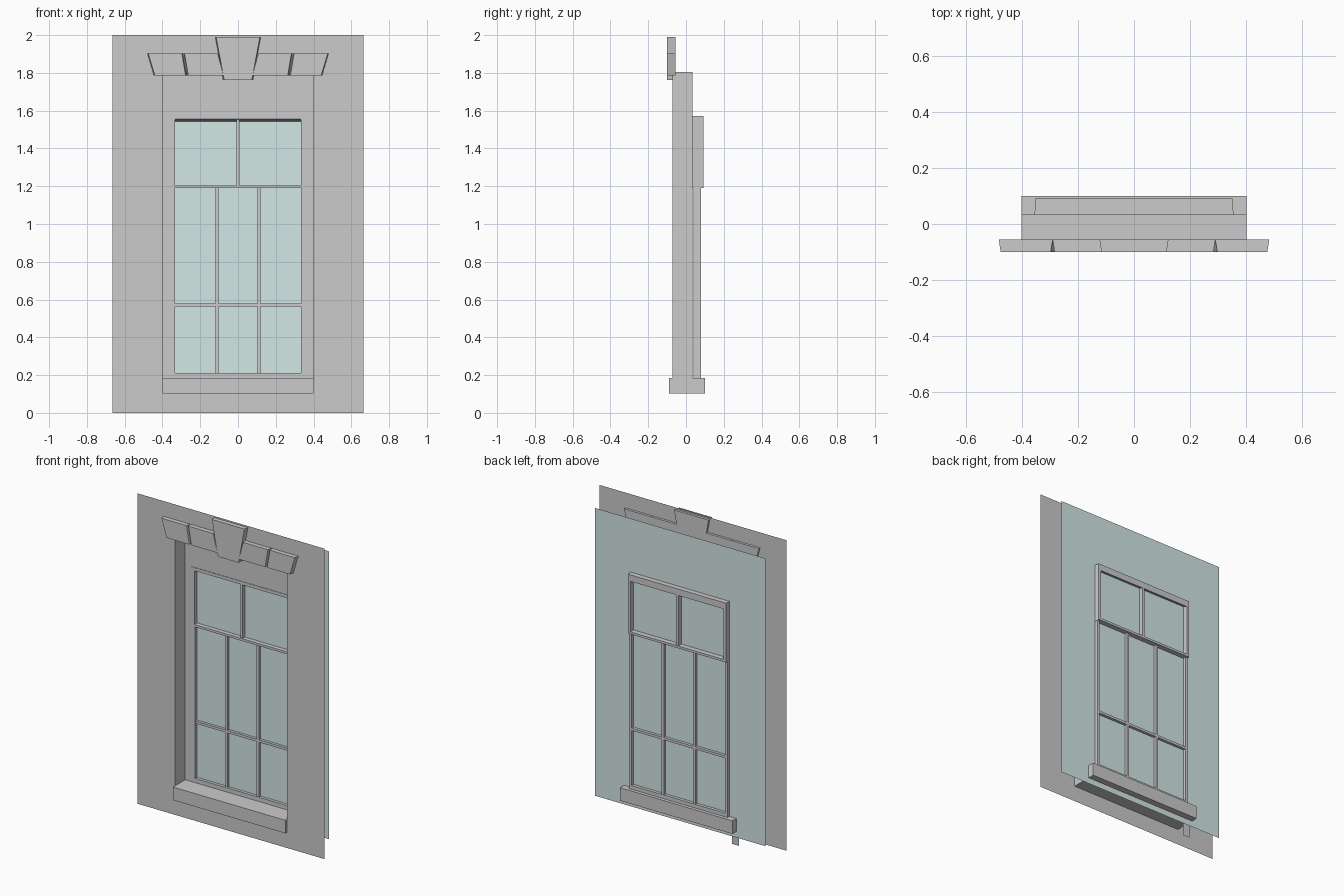
import bpy

if "Cube" in bpy.data.objects:
    bpy.data.objects.remove(bpy.data.objects["Cube"])

glass_mat = bpy.data.materials.new("glass_tint")
glass_mat.diffuse_color = (0.65, 0.8, 0.79, 1)
glass_mat.use_nodes = True
glass_mat.node_tree.nodes["Principled BSDF"].inputs["Base Color"].default_value = glass_mat.diffuse_color


def make(name, verts, faces, mat=None):
    me = bpy.data.meshes.new(name)
    me.from_pydata(verts, [], faces)
    me.update()
    ob = bpy.data.objects.new(name, me)
    bpy.context.collection.objects.link(ob)
    if mat:
        me.materials.append(mat)
    return ob


def rect(y, x, z0, z1):
    """Four corners of a centred upright rectangle."""
    return [(-x, y, z0), (x, y, z0), (x, y, z1), (-x, y, z1)]


def loft(name, loops, closed=False):
    """Join successive four-point loops with quads."""
    n = len(loops)
    faces = []
    for k in range(n if closed else n - 1):
        a, b = 4 * k, 4 * ((k + 1) % n)
        for i in range(4):
            j = (i + 1) % 4
            faces.append((a + i, b + i, b + j, a + j))
    return make(name, sum(loops, []), faces)


def prism(name, front, back):
    """Solid between a front and a back four-point outline."""
    faces = [(0, 1, 2, 3), (7, 6, 5, 4)]
    for i in range(4):
        j = (i + 1) % 4
        faces.append((i, i + 4, j + 4, j))
    return make(name, front + back, faces)


def box(name, x0, x1, y0, y1, z0, z1):
    f = [(x0, z0), (x1, z0), (x1, z1), (x0, z1)]
    return prism(name, [(x, y0, z) for x, z in f], [(x, y1, z) for x, z in f])


# Wall sheet with its opening, the reveal, and the recessed panel
WALL, PANEL = -0.071, 0.034
loft("wall", [rect(WALL, 0.665, 0, 2), rect(WALL, 0.4, 0.12, 1.805)])
loft("reveal", [rect(WALL, 0.4, 0.12, 1.805), rect(PANEL, 0.4, 0.12, 1.805)])
loft("recess_panel", [rect(PANEL, 0.4, 0.12, 1.805), rect(PANEL, 0.335, 0.21, 1.55)])
make("panel_tail", [(-0.4, PANEL, 0), (-0.35, PANEL, 0), (-0.35, PANEL, 0.12), (-0.4, PANEL, 0.12)],
     [(0, 1, 2, 3)])

# Sill
box("sill", -0.4, 0.4, -0.09, 0.1, 0.102, 0.186)

# Glass sheet running behind the wall
make("glass", rect(0.059, 0.609, 0.063, 1.917), [(0, 1, 2, 3)], glass_mat)

# Upper sash: tapered frame with one upright bar
loft("upper_sash", [rect(0.031, 0.355, 1.19, 1.572), rect(0.092, 0.35, 1.19, 1.572),
                    rect(0.092, 0.333, 1.205, 1.53), rect(0.031, 0.333, 1.205, 1.555)], True)
box("upper_bar", -0.008, 0.008, 0.036, 0.088, 1.2, 1.55)

# Lower sash: frame, two upright bars and a cross bar
loft("lower_sash", [rect(0.04, 0.35, 0.18, 1.2), rect(0.079, 0.35, 0.18, 1.2),
                    rect(0.079, 0.333, 0.21, 1.19), rect(0.04, 0.333, 0.21, 1.19)], True)
for s in (-1, 1):
    box("lower_upright_bar", s * 0.112 - 0.008, s * 0.112 + 0.008, 0.042, 0.077, 0.205, 1.195)
box("lower_cross_bar", -0.335, 0.335, 0.042, 0.077, 0.563, 0.579)


def stone(name, b0, b1, t0, t1, z0, z1, side=1):
    """Wedge stone, slightly narrower at the front face."""
    e = 0.007
    back = [(b0, -0.055, z0), (b1, -0.055, z0), (b1 + t1 - b1, -0.055, z1), (t0, -0.055, z1)]
    front = [(b0 + e, -0.1, z0), (b1 - e, -0.1, z0), (t1 - e, -0.1, z1), (t0 + e, -0.1, z1)]
    if side < 0:
        front, back = [[(-x, y, z) for x, y, z in reversed(p)] for p in (front, back)]
    return prism(name, front, back)


# Stone lintel: keystone and two wedges on either side
stone("keystone", -0.08, 0.08, -0.123, 0.123, 1.762, 1.99)
for s in (-1, 1):
    stone("inner_wedge", 0.07, 0.27, 0.1, 0.29, 1.785, 1.902, s)
    stone("outer_wedge", 0.27, 0.447, 0.29, 0.482, 1.785, 1.902, s)
